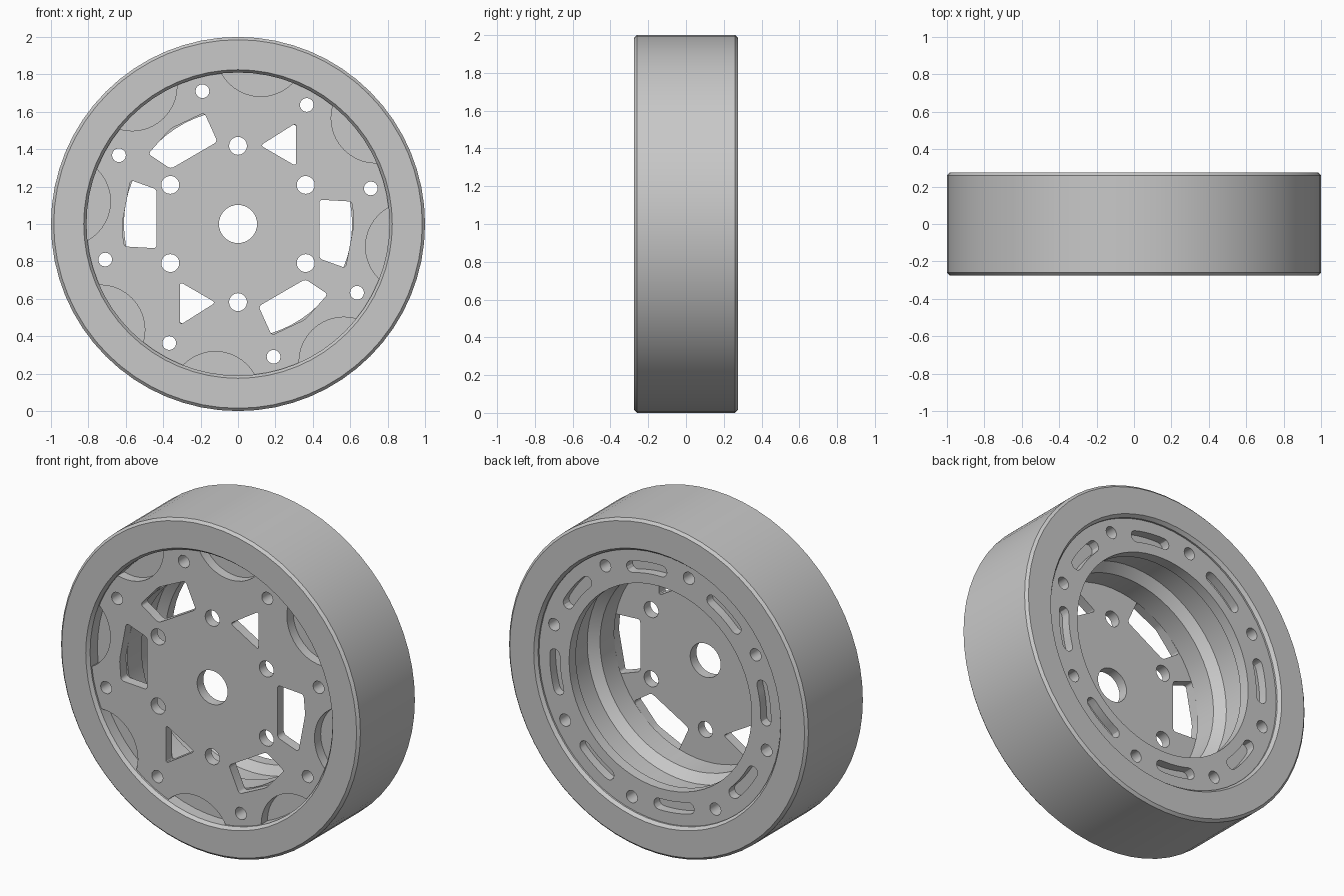
import bpy, bmesh
from math import sin, cos, pi, radians

if "Cube" in bpy.data.objects:
    bpy.data.objects.remove(bpy.data.objects["Cube"], do_unlink=True)

SEGMENTS = 64
HUB_Z = 1.0

# Single grey material
grey = bpy.data.materials.new("plain grey")
grey.use_nodes = True
grey.diffuse_color = (0.58, 0.58, 0.58, 1)
grey.node_tree.nodes["Principled BSDF"].inputs["Base Color"].default_value = (0.58, 0.58, 0.58, 1)


def make_object(name, bm):
    bmesh.ops.recalc_face_normals(bm, faces=bm.faces)
    mesh = bpy.data.meshes.new(name)
    bm.to_mesh(mesh)
    bm.free()
    mesh.materials.append(grey)
    obj = bpy.data.objects.new(name, mesh)
    bpy.context.collection.objects.link(obj)
    return obj


def activate(obj):
    bpy.ops.object.select_all(action='DESELECT')
    obj.select_set(True)
    bpy.context.view_layer.objects.active = obj


def revolve(name, profile):
    """Turn a closed (radius, y) profile around the axle."""
    bm = bmesh.new()
    rings = []
    for i in range(SEGMENTS):
        a = 2 * pi * i / SEGMENTS
        rings.append([bm.verts.new((r * cos(a), y, HUB_Z + r * sin(a))) for r, y in profile])
    n = len(profile)
    for i in range(SEGMENTS):
        a, b = rings[i], rings[(i + 1) % SEGMENTS]
        for j in range(n):
            k = (j + 1) % n
            bm.faces.new((a[j], a[k], b[k], b[j]))
    return make_object(name, bm)


def prism(bm, points, y0, y1, rounding=0.0):
    """Extrude an (x, z) outline about the axle from y0 to y1."""
    front = [bm.verts.new((x, y0, HUB_Z + z)) for x, z in points]
    back = [bm.verts.new((x, y1, HUB_Z + z)) for x, z in points]
    bm.faces.new(front)
    bm.faces.new(back[::-1])
    sides = []
    for i in range(len(points)):
        k = (i + 1) % len(points)
        f = bm.faces.new((front[i], back[i], back[k], front[k]))
        sides.append(next(e for e in f.edges if front[i] in e.verts and back[i] in e.verts))
    if rounding:
        bmesh.ops.bevel(bm, geom=sides, offset=rounding, offset_type='OFFSET',
                        segments=4, profile=0.5, affect='EDGES')


def circle(radius, dist=0.0, angle=0.0, count=24):
    cx, cz = dist * cos(radians(angle)), dist * sin(radians(angle))
    return [(cx + radius * cos(2 * pi * i / count), cz + radius * sin(2 * pi * i / count))
            for i in range(count)]


def slot(dist, angle, half_span, radius):
    """Curved slot outline with round ends."""
    mid, pts = radians(angle), []
    for i in range(7):
        a = mid - half_span + half_span * i / 3
        pts.append(((dist + radius) * cos(a), (dist + radius) * sin(a)))
    end = mid + half_span
    for i in range(1, 6):
        t = end + pi * i / 6
        pts.append((dist * cos(end) + radius * cos(t), dist * sin(end) + radius * sin(t)))
    for i in range(7):
        a = end - half_span * i / 3
        pts.append(((dist - radius) * cos(a), (dist - radius) * sin(a)))
    start = mid - half_span
    for i in range(1, 6):
        t = start + pi + pi * i / 6
        pts.append((dist * cos(start) + radius * cos(t), dist * sin(start) + radius * sin(t)))
    return pts


def cut(obj, bm):
    cutter = make_object("cutter", bm)
    cutter.hide_render = True
    mod = obj.modifiers.new("cut", 'BOOLEAN')
    mod.operation = 'DIFFERENCE'
    mod.solver = 'EXACT'
    mod.object = cutter
    activate(obj)
    bpy.ops.object.modifier_apply(modifier=mod.name)
    bpy.data.objects.remove(cutter, do_unlink=True)


# Tyre with chamfered edges
half = [(0.81, 0.255), (0.825, 0.275), (0.985, 0.275), (1.0, 0.26)]
tyre = revolve("tyre", [(r, -y) for r, y in half] + half[::-1])

# Barrel with a wider middle channel inside
barrel = revolve("rim_barrel", [(0.815, -0.185), (0.815, 0.245), (0.61, 0.245), (0.61, 0.18),
                                (0.66, 0.14), (0.66, 0.0), (0.61, -0.05), (0.61, -0.185)])

bolt_angles = [15 + 45 * i for i in range(8)]
scallop_angles = [a + 22.5 for a in bolt_angles]

# Bolt holes through the barrel, shallow slots in its rear face
bm = bmesh.new()
for a, s in zip(bolt_angles, scallop_angles):
    prism(bm, circle(0.037, 0.735, a, 16), -0.4, 0.4)
    prism(bm, slot(0.705, s, 0.145, 0.034), 0.19, 0.4)
cut(barrel, bm)

# Front plate
bm = bmesh.new()
prism(bm, circle(0.815, count=SEGMENTS), -0.245, -0.185)
plate = make_object("front_plate", bm)

# Scalloped edge, axle hole, bolt holes and lug holes
bm = bmesh.new()
for a, s in zip(bolt_angles, scallop_angles):
    prism(bm, circle(0.24, 0.93, s, 40), -0.4, 0.0)
    prism(bm, circle(0.037, 0.735, a, 16), -0.4, 0.0)
for i in range(6):
    prism(bm, circle(0.048, 0.418, 30 + 60 * i, 20), -0.4, 0.0)
prism(bm, circle(0.102, count=32), -0.4, 0.0)
cut(plate, bm)

# Windows, repeated on the opposite side by a half turn
windows = [
    [(0.435, 0.13), (0.61, 0.12), (0.62, 0.0), (0.575, -0.235), (0.435, -0.185)],
    [(0.12, 0.42), (0.31, 0.54), (0.31, 0.31)],
    [(-0.48, 0.375), (-0.36, 0.295), (-0.11, 0.44), (-0.18, 0.595), (-0.36, 0.51)],
]
bm = bmesh.new()
for outline in windows:
    for sign in (1, -1):
        prism(bm, [(sign * x, sign * z) for x, z in outline], -0.4, 0.0, 0.018)
cut(plate, bm)

# Smooth round walls, keep edges crisp
for obj in (tyre, barrel, plate):
    activate(obj)
    bpy.ops.object.shade_smooth_by_angle(angle=radians(30))
